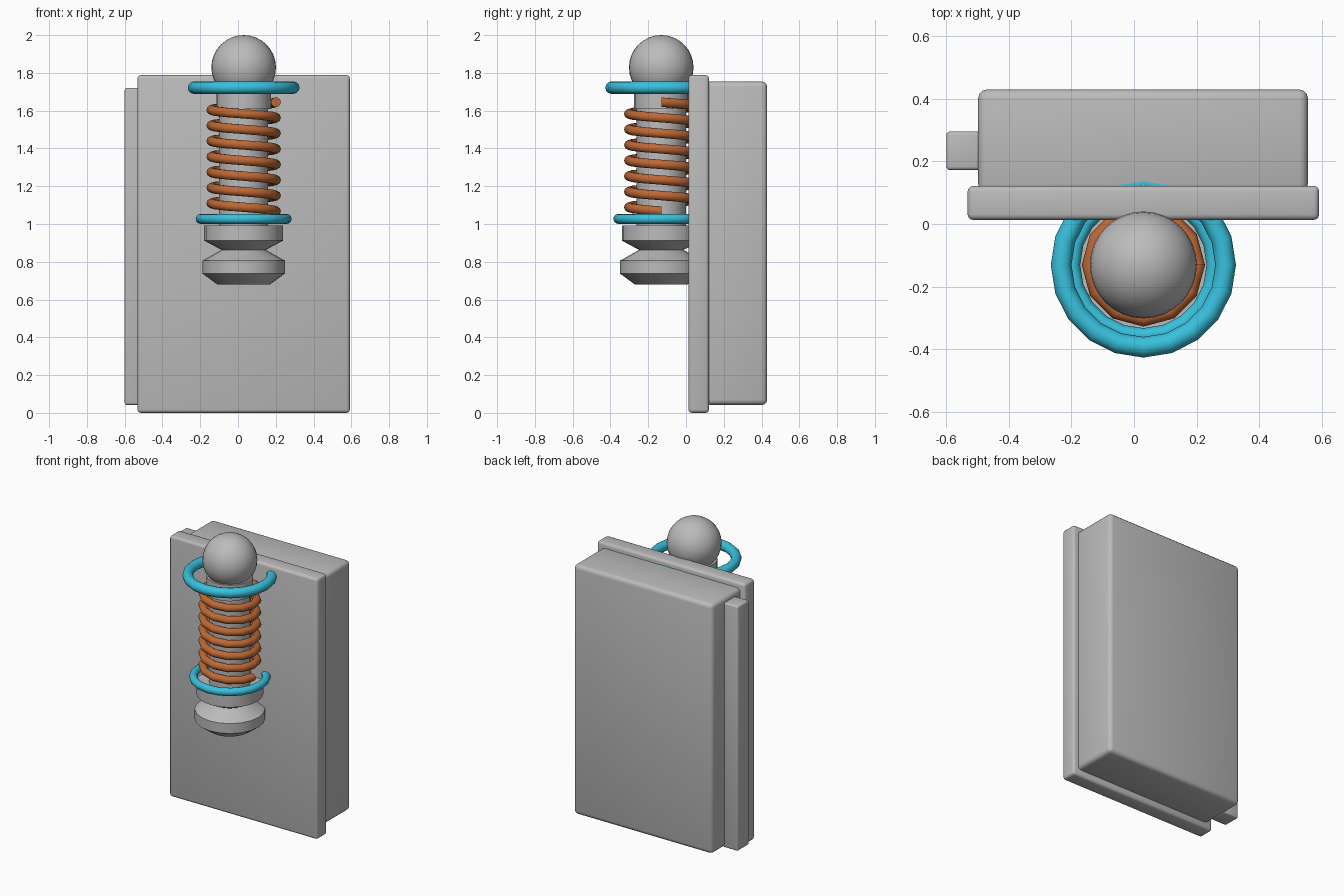
import bpy, bmesh, math

if "Cube" in bpy.data.objects:
    bpy.data.objects.remove(bpy.data.objects["Cube"], do_unlink=True)

AXIS_X, AXIS_Y = 0.03, -0.131


def material(name, rgb):
    m = bpy.data.materials.new(name)
    m.use_nodes = True
    m.diffuse_color = (*rgb, 1)
    m.node_tree.nodes["Principled BSDF"].inputs["Base Color"].default_value = (*rgb, 1)
    return m


grey = material("grey metal", (0.5, 0.5, 0.5))
cyan = material("cyan rings", (0.04, 0.53, 0.72))
copper = material("copper spring", (0.52, 0.14, 0.035))


def finish(name, mat, angle=40):
    ob = bpy.context.object
    ob.name = name
    ob.data.materials.append(mat)
    bpy.ops.object.shade_smooth_by_angle(angle=math.radians(angle))
    return ob


def box(name, x, y, z, bevel):
    """Rounded box from three (low, high) ranges."""
    ranges = (x, y, z)
    bpy.ops.mesh.primitive_cube_add(size=1, location=[(a + b) / 2 for a, b in ranges])
    ob = bpy.context.object
    ob.scale = [b - a for a, b in ranges]
    bpy.ops.object.transform_apply(location=False, rotation=False, scale=True)
    mod = ob.modifiers.new("rounded edges", "BEVEL")
    mod.width = bevel
    mod.segments = 3
    bpy.ops.object.modifier_apply(modifier=mod.name)
    return finish(name, grey)


def from_bmesh(name, bm, mat, angle):
    bmesh.ops.recalc_face_normals(bm, faces=bm.faces)
    mesh = bpy.data.meshes.new(name)
    bm.to_mesh(mesh)
    bm.free()
    ob = bpy.data.objects.new(name, mesh)
    bpy.context.collection.objects.link(ob)
    bpy.ops.object.select_all(action="DESELECT")
    ob.select_set(True)
    bpy.context.view_layer.objects.active = ob
    ob.location = (AXIS_X, AXIS_Y, 0)
    return finish(name, mat, angle)


def skin(bm, rings):
    """Join successive closed rings of points and cap both ends."""
    loops = [[bm.verts.new(p) for p in ring] for ring in rings]
    n = len(loops[0])
    for a, b in zip(loops, loops[1:]):
        for i in range(n):
            j = (i + 1) % n
            bm.faces.new((a[i], a[j], b[j], b[i]))
    bm.faces.new(loops[0])
    bm.faces.new(loops[-1])


# Casing: front plate, rear body and side rail
box("front_plate", (-0.532, 0.592), (0.013, 0.122), (0, 1.788), 0.018)
box("rear_body", (-0.498, 0.556), (0.1, 0.43), (0.042, 1.754), 0.028)
box("side_rail", (-0.6, -0.48), (0.172, 0.296), (0.042, 1.72), 0.012)

# Turned plunger with two collars at its foot
profile = [(0.14, 0.68), (0.219, 0.738), (0.219, 0.806), (0.117, 0.863),
           (0.209, 0.912), (0.209, 0.992), (0.13, 0.992), (0.13, 1.61),
           (0.145, 1.61), (0.145, 1.72)]
SIDES = 20
bm = bmesh.new()
skin(bm, [[(r * math.cos(math.tau * i / SIDES), r * math.sin(math.tau * i / SIDES), z)
           for i in range(SIDES)] for r, z in profile])
from_bmesh("plunger", bm, grey, 25)

# Coil spring descending around the plunger
TURNS, STEPS, WIRE, COIL = 7, 12, 0.026, 0.171
bm = bmesh.new()
rings = []
for s in range(TURNS * STEPS + 1):
    a = math.tau * s / STEPS
    z = 1.645 - 0.577 * s / (TURNS * STEPS)
    ring = []
    for k in range(10):
        t = math.tau * k / 10
        r = COIL + WIRE * math.cos(t)
        ring.append((r * math.cos(a), r * math.sin(a), z + WIRE * math.sin(t)))
    rings.append(ring)
skin(bm, rings)
from_bmesh("coil_spring", bm, copper, 45)

# Retaining rings
for name, z, major, minor in (("upper_ring", 1.722, 0.263, 0.033),
                              ("lower_ring", 1.027, 0.228, 0.026)):
    bpy.ops.mesh.primitive_torus_add(location=(AXIS_X, AXIS_Y, z), major_radius=major,
                                     minor_radius=minor, major_segments=20, minor_segments=12)
    finish(name, cyan, 60)

# Ball knob
bpy.ops.mesh.primitive_uv_sphere_add(segments=32, ring_count=16, radius=0.171,
                                     location=(AXIS_X, AXIS_Y, 1.829))
finish("ball_knob", grey, 60)
